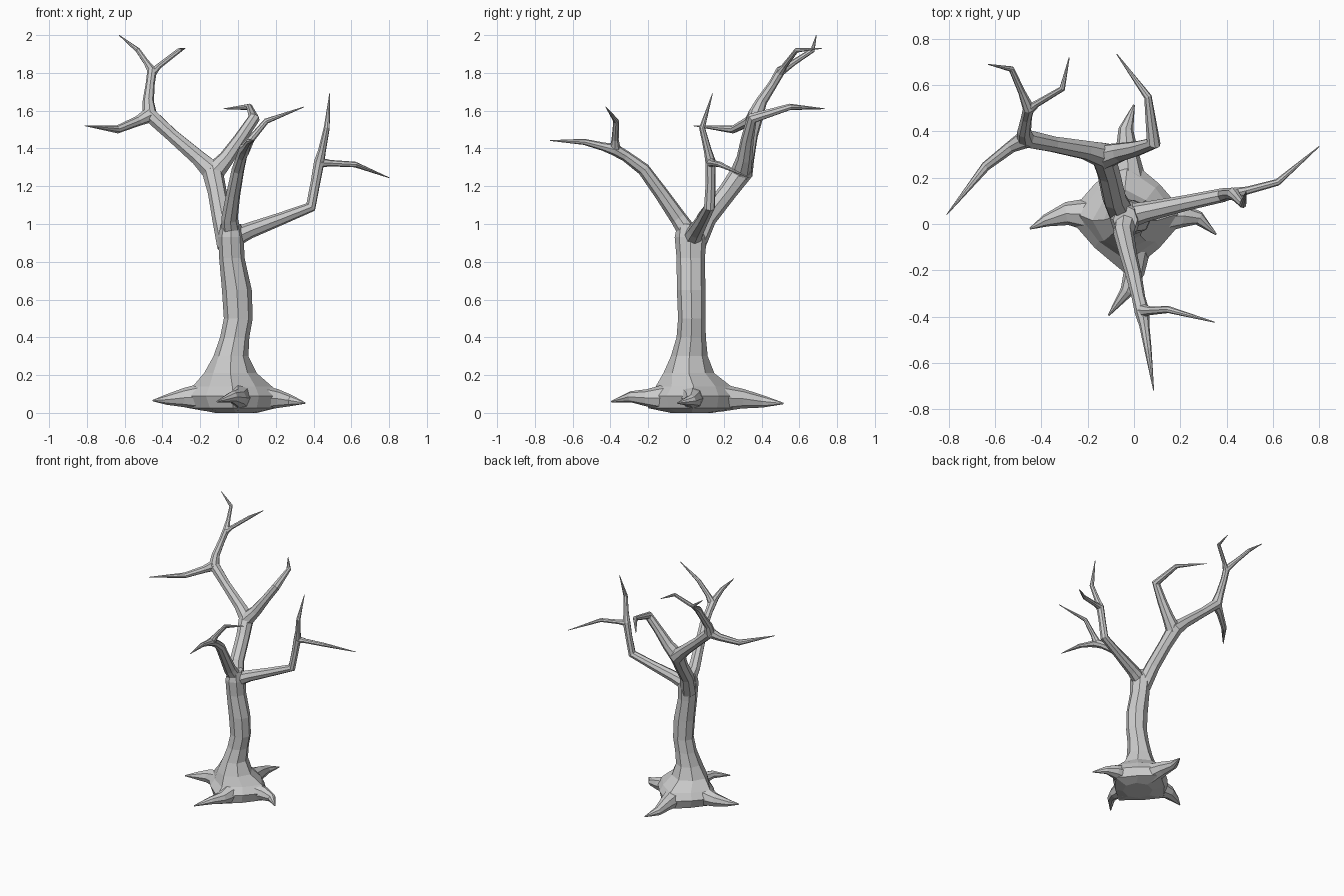
import bpy, bmesh
from math import cos, sin, pi
from mathutils import Vector


def skin_rings(name, rings):
    """Bridge equal-sided rings into a closed, flat-shaded mesh."""
    bm = bmesh.new()
    loops = [[bm.verts.new(p) for p in ring] for ring in rings]
    n = len(loops[0])
    for a, b in zip(loops, loops[1:]):
        for i in range(n):
            j = (i + 1) % n
            bm.faces.new((a[i], a[j], b[j], b[i]))
    bm.faces.new(loops[0][::-1])
    bm.faces.new(loops[-1])
    bmesh.ops.recalc_face_normals(bm, faces=bm.faces[:])
    mesh = bpy.data.meshes.new(name)
    bm.to_mesh(mesh)
    bm.free()
    obj = bpy.data.objects.new(name, mesh)
    bpy.context.collection.objects.link(obj)
    return obj


def limb(name, path, sides=8):
    """Tapered tube through (x, y, z, radius) points."""
    pts = [Vector(p[:3]) for p in path]
    dirs = [(b - a).normalized() for a, b in zip(pts, pts[1:])]
    tans = [dirs[0]] + [(a + b).normalized() for a, b in zip(dirs, dirs[1:])] + [dirs[-1]]
    u = tans[0].orthogonal().normalized()
    rings = []
    for i, (p, t) in enumerate(zip(pts, tans)):
        if i:
            u = tans[i - 1].rotation_difference(t) @ u
        v = t.cross(u)
        r = path[i][3]
        rings.append([p + r * (cos(2 * pi * k / sides) * u + sin(2 * pi * k / sides) * v)
                      for k in range(sides)])
    return skin_rings(name, rings)


# Trunk with flared, four-lobed foot: z, x max, y max, x min, y min, valley factor
profile = [
    (0.000, 0.10, 0.14, -0.12, -0.08, 0.70),
    (0.025, 0.20, 0.27, -0.25, -0.20, 0.55),
    (0.09, 0.23, 0.29, -0.29, -0.22, 0.54),
    (0.14, 0.18, 0.24, -0.24, -0.16, 0.58),
    (0.21, 0.10, 0.15, -0.18, -0.12, 0.65),
    (0.30, 0.055, 0.115, -0.13, -0.08, 0.70),
    (0.40, 0.06, 0.105, -0.095, -0.05, 0.71),
    (0.50, 0.078, 0.103, -0.075, -0.042, 0.71),
    (0.65, 0.073, 0.103, -0.085, -0.048, 0.71),
    (0.82, 0.035, 0.10, -0.10, -0.05, 0.71),
    (0.93, 0.03, 0.11, -0.105, -0.06, 0.71),
    (1.00, 0.015, 0.08, -0.09, -0.045, 0.71),
]
trunk_rings = []
for z, x1, y1, x0, y0, k in profile:
    cx, cy, hx, hy = (x1 + x0) / 2, (y1 + y0) / 2, (x1 - x0) / 2, (y1 - y0) / 2
    star = [(1, 0), (k, k), (0, 1), (-k, k), (-1, 0), (-k, -k), (0, -1), (k, -k)]
    trunk_rings.append([(cx + hx * a, cy + hy * b, z) for a, b in star])
skin_rings("trunk", trunk_rings)

# Roots
limb("root_left", [(-0.18, 0.04, .085, .075), (-0.29, 0.045, .08, .05),
                   (-0.38, 0.015, .07, .027), (-0.45, -0.02, .065, .004)])
limb("root_right", [(0.12, 0.03, .08, .07), (0.21, 0.035, .075, .05),
                    (0.28, 0.025, .065, .03), (0.355, -0.045, .052, .004)])
limb("root_back", [(-0.02, 0.18, .08, .075), (-0.03, 0.30, .075, .052),
                   (-0.035, 0.41, .06, .032), (0.0, 0.515, .05, .004)])
limb("root_front", [(0.0, -0.12, .08, .07), (0.0, -0.21, .08, .045),
                    (-0.03, -0.29, .085, .03), (-0.11, -0.395, .06, .004)])

# Back-left bough and its twigs
limb("back_bough", [(-0.05, 0.04, .88, .06), (-0.085, 0.11, 1.03, .052),
                    (-0.11, 0.22, 1.17, .05), (-0.135, 0.30, 1.28, .058),
                    (-0.21, 0.32, 1.35, .043), (-0.35, 0.345, 1.47, .036),
                    (-0.47, 0.37, 1.58, .042), (-0.475, 0.40, 1.65, .03),
                    (-0.465, 0.46, 1.74, .024), (-0.455, 0.50, 1.81, .026),
                    (-0.485, 0.57, 1.855, .016), (-0.53, 0.67, 1.92, .013),
                    (-0.63, 0.69, 2.0, .002)])
limb("back_twig_upper", [(-0.455, 0.495, 1.80, .024), (-0.42, 0.52, 1.835, .015),
                         (-0.31, 0.585, 1.92, .013), (-0.28, 0.72, 1.93, .002)])
limb("back_twig_left", [(-0.465, 0.37, 1.58, .042), (-0.53, 0.335, 1.545, .027),
                        (-0.64, 0.25, 1.50, .021), (-0.81, 0.04, 1.52, .002)])
limb("back_branch_right", [(-0.13, 0.29, 1.27, .056), (-0.06, 0.31, 1.35, .042),
                           (0.01, 0.325, 1.45, .034), (0.085, 0.35, 1.56, .031),
                           (0.06, 0.55, 1.62, .017), (-0.075, 0.735, 1.61, .002)])

# Front bough and its twigs
limb("front_bough", [(-0.03, 0.04, .91, .055), (-0.045, -0.04, 1.03, .044),
                     (-0.025, -0.13, 1.16, .038), (0.0, -0.225, 1.29, .034),
                     (0.02, -0.32, 1.36, .029), (0.035, -0.38, 1.395, .032),
                     (0.045, -0.44, 1.41, .022), (0.06, -0.54, 1.435, .016),
                     (0.085, -0.72, 1.442, .002)])
limb("front_twig_up", [(0.035, -0.375, 1.395, .03), (0.07, -0.375, 1.45, .019),
                       (0.15, -0.37, 1.545, .015), (0.35, -0.425, 1.62, .002)])

# Right bough and its twigs
limb("right_bough", [(-0.04, 0.03, .92, .055), (0.06, 0.055, .965, .043),
                     (0.22, 0.09, 1.025, .034), (0.385, 0.125, 1.09, .03),
                     (0.41, 0.13, 1.22, .026), (0.43, 0.13, 1.33, .028),
                     (0.445, 0.115, 1.39, .021), (0.47, 0.085, 1.51, .016),
                     (0.485, 0.14, 1.69, .002)])
limb("right_twig_out", [(0.43, 0.13, 1.325, .027), (0.49, 0.145, 1.322, .017),
                        (0.62, 0.18, 1.315, .015), (0.80, 0.335, 1.245, .002)])
